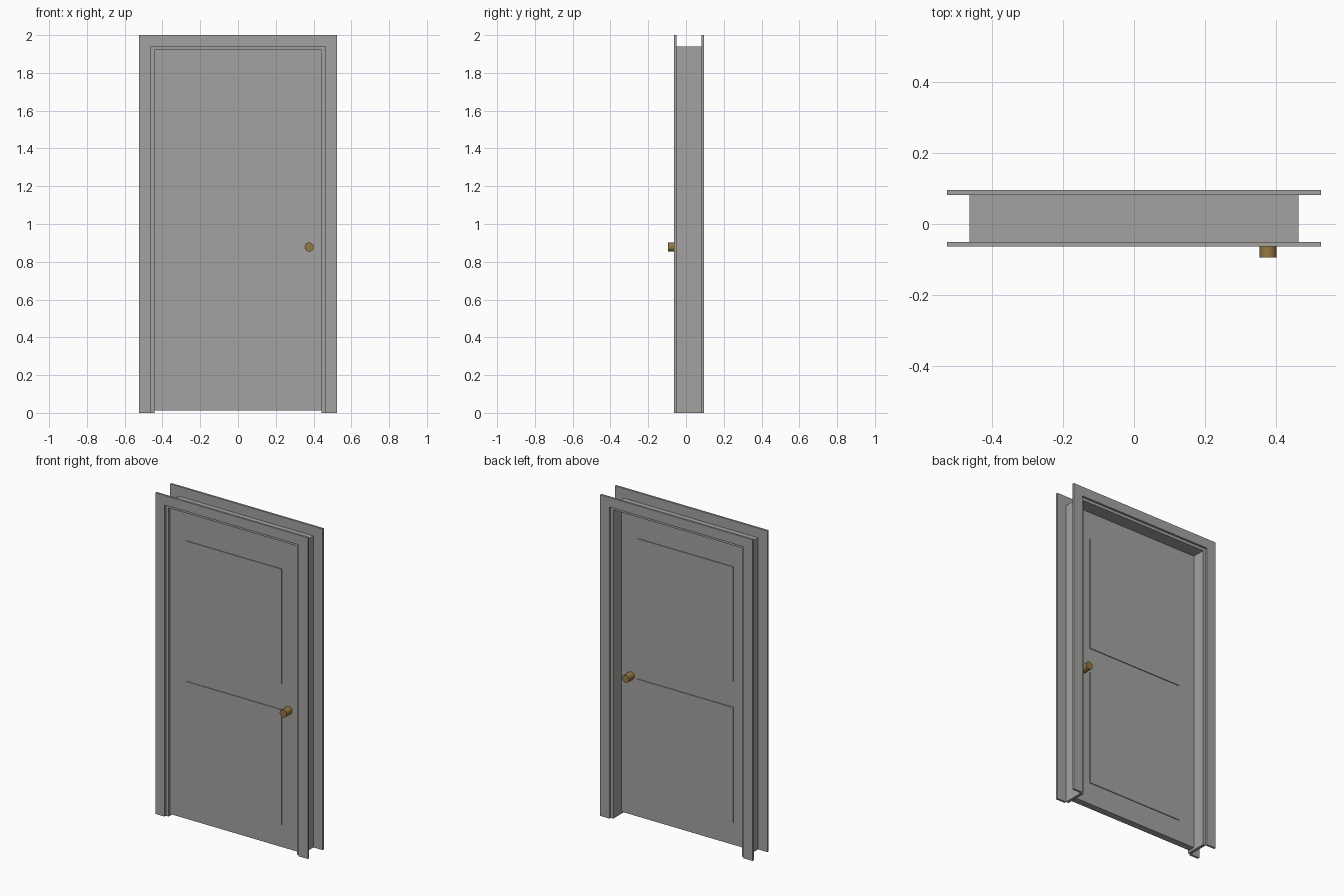
import bpy
import bmesh
import math
from mathutils import Matrix

if "Cube" in bpy.data.objects:
    bpy.data.objects.remove(bpy.data.objects["Cube"])


def material(name, rgb):
    m = bpy.data.materials.new(name)
    m.diffuse_color = (*rgb, 1.0)
    m.use_nodes = True
    m.node_tree.nodes["Principled BSDF"].inputs["Base Color"].default_value = m.diffuse_color
    return m


GREY = material("grey_paint", (0.37, 0.365, 0.35))
BRASS = material("brass", (0.30, 0.19, 0.055))


def add_object(name, bm, mat):
    mesh = bpy.data.meshes.new(name)
    bm.to_mesh(mesh)
    bm.free()
    mesh.materials.append(mat)
    ob = bpy.data.objects.new(name, mesh)
    bpy.context.collection.objects.link(ob)
    return ob


def box(name, x, y, z, mat=GREY):
    """Box from (min, max) ranges on each axis."""
    bm = bmesh.new()
    bmesh.ops.create_cube(bm, size=1)
    for v in bm.verts:
        for i, (lo, hi) in enumerate((x, y, z)):
            v.co[i] = lo if v.co[i] < 0 else hi
    return add_object(name, bm, mat)


OUTER, JAMB_OUT, JAMB_IN = 0.525, 0.462, 0.443   # half widths
TOP, HEAD_TOP, HEAD_LOW = 2.0, 1.94, 1.922       # heights
FRONT, BACK = (-0.063, -0.05), (0.082, 0.095)    # casing depths
DOOR = (-0.039, 0.003)                           # door leaf depth

# Casing trim on both faces of the wall
for face, depth in (("front", FRONT), ("back", BACK)):
    box(f"{face}_casing_left", (-OUTER, -JAMB_OUT), depth, (0, HEAD_TOP))
    box(f"{face}_casing_right", (JAMB_OUT, OUTER), depth, (0, HEAD_TOP))
    box(f"{face}_casing_head", (-OUTER, OUTER), depth, (HEAD_TOP, TOP))

# Jambs lining the opening
lining = (FRONT[1], BACK[0])
box("jamb_left", (-JAMB_OUT, -JAMB_IN), lining, (0, HEAD_TOP))
box("jamb_right", (JAMB_IN, JAMB_OUT), lining, (0, HEAD_TOP))
box("jamb_head", (-JAMB_IN, JAMB_IN), lining, (HEAD_LOW, HEAD_TOP))

# Door leaf with raised panels on both sides
box("door_leaf", (-0.441, 0.441), DOOR, (0.013, 1.92))
PROUD = 0.005
for level, z in (("lower", (0.15, 0.87)), ("upper", (1.03, 1.745))):
    box(f"{level}_panel_front", (-0.33, 0.33), (DOOR[0] - PROUD, DOOR[0]), z)
    box(f"{level}_panel_back", (-0.33, 0.33), (DOOR[1], DOOR[1] + PROUD), z)

# Round knobs on both sides
for face, y0, y1 in (("front", -0.094, DOOR[0]), ("back", DOOR[1], 0.057)):
    bm = bmesh.new()
    place = Matrix.Translation((0.377, (y0 + y1) / 2, 0.878))
    bmesh.ops.create_cone(bm, cap_ends=True, segments=20, radius1=0.024,
                          radius2=0.024, depth=y1 - y0,
                          matrix=place @ Matrix.Rotation(math.pi / 2, 4, "X"))
    for f in bm.faces:
        f.smooth = len(f.verts) == 4
    for e in bm.edges:
        e.smooth = all(f.smooth for f in e.link_faces)
    add_object(f"{face}_knob", bm, BRASS)
